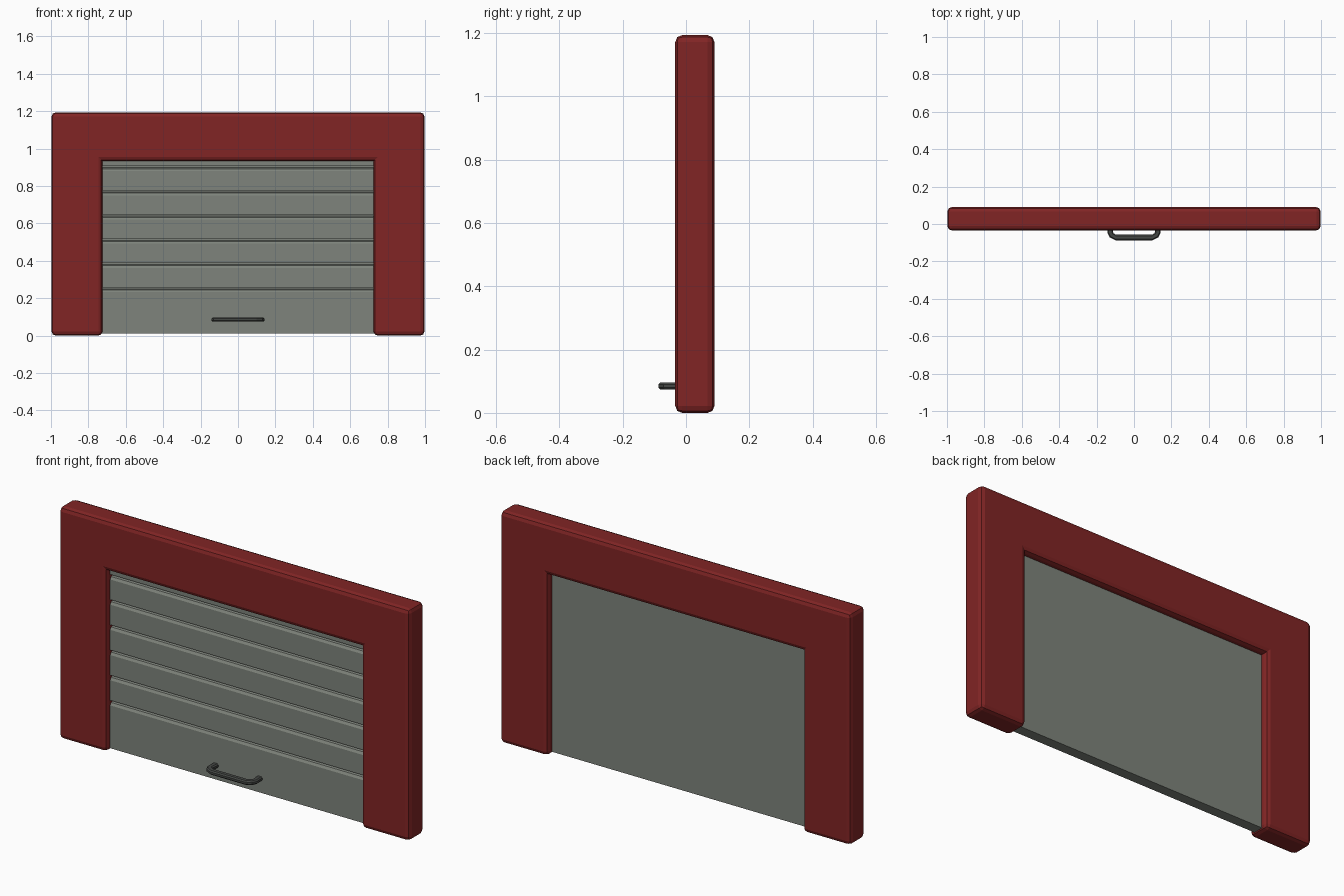
import bpy, bmesh
from mathutils import Vector

if "Cube" in bpy.data.objects:
    bpy.data.objects.remove(bpy.data.objects["Cube"])


def material(name, rgb):
    m = bpy.data.materials.new(name)
    m.diffuse_color = (*rgb, 1)
    m.use_nodes = True
    m.node_tree.nodes["Principled BSDF"].inputs["Base Color"].default_value = m.diffuse_color
    return m


def extrude_profile(name, points, vec, mat):
    """Closed planar profile pushed along vec to make a solid."""
    me = bpy.data.meshes.new(name)
    bm = bmesh.new()
    face = bm.faces.new([bm.verts.new(p) for p in points])
    out = bmesh.ops.extrude_face_region(bm, geom=[face], use_keep_orig=True)
    verts = [g for g in out["geom"] if isinstance(g, bmesh.types.BMVert)]
    bmesh.ops.translate(bm, verts=verts, vec=vec)
    bmesh.ops.recalc_face_normals(bm, faces=bm.faces)
    bm.to_mesh(me)
    bm.free()
    ob = bpy.data.objects.new(name, me)
    bpy.context.collection.objects.link(ob)
    me.materials.append(mat)
    return ob


def bevel_convex(ob, width, segments):
    bm = bmesh.new()
    bm.from_mesh(ob.data)
    edges = [e for e in bm.edges if e.is_convex]
    bmesh.ops.bevel(bm, geom=edges, offset=width, segments=segments,
                    profile=0.5, affect='EDGES')
    bm.to_mesh(ob.data)
    bm.free()


red = material("red_paint", (0.22, 0.018, 0.018))
grey = material("shutter_metal", (0.21, 0.23, 0.20))
dark = material("handle_metal", (0.06, 0.065, 0.06))

# Surround: inverted U with rounded outer edges
W, H, IW, IH = 0.997, 1.193, 0.725, 0.933
FRONT, BACK = -0.034, 0.09
outline = [(-W, 0), (-W, H), (W, H), (W, 0), (IW, 0), (IW, IH), (-IW, IH), (-IW, 0)]
frame = extrude_profile("door_frame", [(x, FRONT, z) for x, z in outline],
                        (0, BACK - FRONT, 0), red)
bevel_convex(frame, 0.022, 2)

# Roller shutter: flat back, grooved front
DF, DB, DG = -0.003, 0.052, 0.027
profile = [(DB, 0.012), (DF, 0.012)]
for i in range(6):
    z = 0.258 + i * 0.1295
    profile += [(DF, z - 0.026), (DF + 0.008, z - 0.014), (DG, z - 0.008), (DG, z), (DF, z)]
profile += [(DF, 0.95), (DB, 0.95)]
extrude_profile("shutter_door", [(-0.735, y, z) for y, z in profile], (1.47, 0, 0), grey)

# Pull handle: octagonal bar swept along a bent path
half = [(0.125, 0.002), (0.127, -0.045), (0.12, -0.06), (0.098, -0.072)]
path = [Vector((-x, y, 0.085)) for x, y in half] + \
       [Vector((x, y, 0.085)) for x, y in reversed(half)]
section = [(0.015, 0.005), (0.009, 0.011), (-0.009, 0.011), (-0.015, 0.005),
           (-0.015, -0.005), (-0.009, -0.011), (0.009, -0.011), (0.015, -0.005)]
me = bpy.data.meshes.new("pull_handle")
bm = bmesh.new()
rings = []
for i, p in enumerate(path):
    t = (path[min(i + 1, len(path) - 1)] - path[max(i - 1, 0)]).normalized()
    side = Vector((-t.y, t.x, 0))
    rings.append([bm.verts.new(p + side * a + Vector((0, 0, b))) for a, b in section])
for r, s in zip(rings, rings[1:]):
    for k in range(8):
        bm.faces.new((r[k], r[(k + 1) % 8], s[(k + 1) % 8], s[k]))
bm.faces.new(rings[0])
bm.faces.new(rings[-1])
bmesh.ops.recalc_face_normals(bm, faces=bm.faces)
bm.to_mesh(me)
bm.free()
me.materials.append(dark)
bpy.context.collection.objects.link(bpy.data.objects.new("pull_handle", me))
